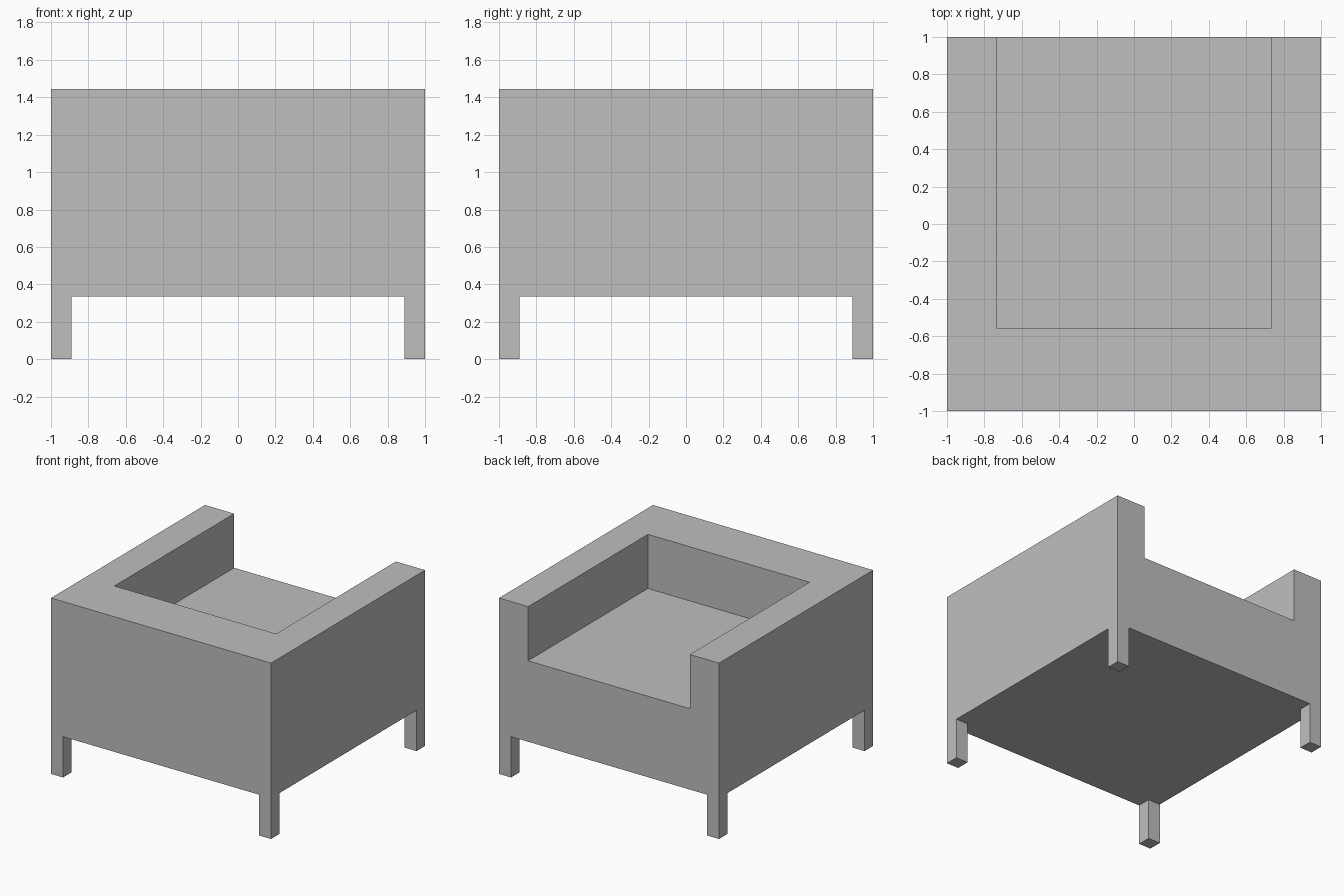
import bpy
import bmesh
from mathutils import Matrix, Vector

old = bpy.data.objects.get("Cube")
if old:
    bpy.data.objects.remove(old, do_unlink=True)

HEIGHT = 1.445      # top of the arms and backrest
SEAT = 1.0          # seat surface
UNDERSIDE = 0.335   # bottom of the body, top of the legs
INNER_X = 0.735     # inner face of each arm
INNER_Y = -0.555    # inner face of the wall
LEG = 0.11          # leg thickness

grey = bpy.data.materials.new("soft grey")
grey.use_nodes = True
colour = (0.52, 0.52, 0.52, 1)
grey.diffuse_color = colour
grey.node_tree.nodes["Principled BSDF"].inputs["Base Color"].default_value = colour


def box(name, low, high):
    """Box between two opposite corners."""
    low, high = Vector(low), Vector(high)
    bm = bmesh.new()
    bmesh.ops.create_cube(bm, size=1, matrix=Matrix.Translation((low + high) / 2)
                          @ Matrix.Diagonal((high - low).to_4d()))
    mesh = bpy.data.meshes.new(name)
    bm.to_mesh(mesh)
    bm.free()
    mesh.materials.append(grey)
    obj = bpy.data.objects.new(name, mesh)
    bpy.context.collection.objects.link(obj)
    return obj


# Solid block for the whole chair, carved as one seamless shell
chair = box("armchair_body_and_legs", (-1, -1, 0), (1, 1, HEIGHT))

# Seat hollow open at one end, and two crossing channels that leave four legs
inner = 1 - LEG
cutters = [
    box("seat_hollow_cutter", (-INNER_X, INNER_Y, SEAT), (INNER_X, 2, 2)),
    box("leg_gap_cutter_x", (-2, -inner, -1), (2, inner, UNDERSIDE)),
    box("leg_gap_cutter_y", (-inner, -2, -1), (inner, 2, UNDERSIDE)),
]
for cutter in cutters:
    cutter.hide_render = True
    cutter.hide_viewport = True
    cutter.display_type = 'WIRE'
    cut = chair.modifiers.new(cutter.name, 'BOOLEAN')
    cut.operation = 'DIFFERENCE'
    cut.solver = 'EXACT'
    cut.object = cutter

# Bake the cuts, then remove the cutters
bpy.context.view_layer.update()
graph = bpy.context.evaluated_depsgraph_get()
carved = bpy.data.meshes.new_from_object(chair.evaluated_get(graph))
chair.modifiers.clear()
chair.data = carved
carved.name = "armchair_body_and_legs"
for cutter in cutters:
    bpy.data.objects.remove(cutter, do_unlink=True)
